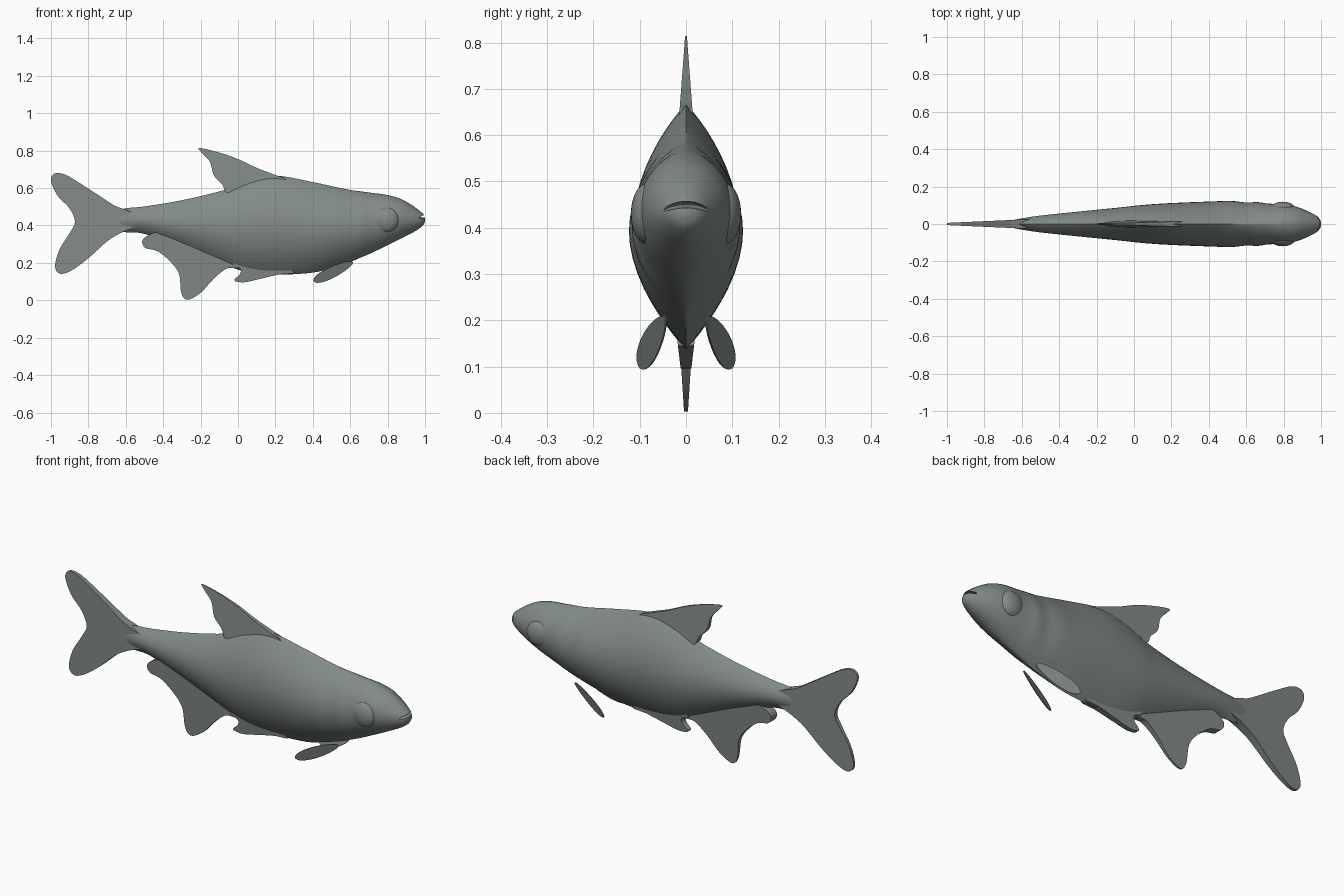
import bpy, bmesh
from math import sin, cos, pi, radians
from mathutils import Vector

if "Cube" in bpy.data.objects:
    bpy.data.objects.remove(bpy.data.objects["Cube"])

mat = bpy.data.materials.new("slate_skin")
mat.diffuse_color = (.225, .26, .247, 1)
mat.use_nodes = True
mat.node_tree.nodes["Principled BSDF"].inputs["Base Color"].default_value = mat.diffuse_color


def spline(pts, steps, closed=False):
    """Catmull-Rom interpolation through tuples of any size."""
    n, out = len(pts), []
    for i in range(n if closed else n - 1):
        ids = [i - 1, i, i + 1, i + 2]
        q = [Vector(pts[j % n if closed else min(max(j, 0), n - 1)]) for j in ids]
        for s in range(steps):
            t = s / steps
            out.append(0.5 * (2 * q[1] + (q[2] - q[0]) * t
                              + (2 * q[0] - 5 * q[1] + 4 * q[2] - q[3]) * t * t
                              + (3 * q[1] - q[0] - 3 * q[2] + q[3]) * t ** 3))
    if not closed:
        out.append(Vector(pts[-1]))
    return out


def finish(name, bm, mirror=False, angle=60):
    bmesh.ops.recalc_face_normals(bm, faces=bm.faces)
    me = bpy.data.meshes.new(name)
    bm.to_mesh(me)
    bm.free()
    me.materials.append(mat)
    ob = bpy.data.objects.new(name, me)
    bpy.context.collection.objects.link(ob)
    if mirror:
        m = ob.modifiers.new("mirror", 'MIRROR')
        m.use_axis = (False, True, False)
        m.merge_threshold = 0.0005
    bpy.ops.object.select_all(action='DESELECT')
    ob.select_set(True)
    bpy.context.view_layer.objects.active = ob
    bpy.ops.object.shade_smooth_by_angle(angle=radians(angle))
    return ob


def ellipsoid(name, loc, radii, mirror=False, droop=0):
    bm = bmesh.new()
    bmesh.ops.create_uvsphere(bm, u_segments=32, v_segments=20, radius=1)
    for v in bm.verts:
        v.co = Vector(loc) + Vector(a * b for a, b in zip(v.co, radii))
        v.co.z -= droop * v.co.y ** 2
    return finish(name, bm, mirror)


def body():
    # x, top z, bottom z, half width; lofted along the length
    spec = [(-.72, .45, .4, .006), (-.66, .475, .375, .018), (-.6, .492, .364, .03),
            (-.5, .502, .355, .045), (-.3, .535, .285, .066), (-.08, .588, .195, .088),
            (.05, .64, .15, .102), (.2, .667, .137, .112), (.4, .632, .148, .12),
            (.52, .606, .18, .123), (.6, .59, .205, .115), (.66, .582, .23, .117),
            (.72, .574, .256, .109), (.8, .563, .295, .106), (.87, .542, .33, .092),
            (.92, .515, .355, .073), (.955, .491, .374, .056), (.98, .471, .392, .041),
            (.993, .459, .406, .027), (1.0, .443, .424, .01)]
    bm, N, rings = bmesh.new(), 48, []
    for x, zt, zb, w in spline(spec, 5):
        f = min(max((x - .45) / .4, 0), 1)
        p = 1.9 - .8 * f                      # keeled trunk, rounder head
        c, h = (zt + zb) / 2, (zt - zb) / 2
        ring = []
        for k in range(N):
            a = 2 * pi * k / N
            s = sin(a)
            y = w * (1 if s >= 0 else -1) * abs(s) ** p
            ring.append(bm.verts.new((x, y, c + h * cos(a))))
        rings.append(ring)
    for a, b in zip(rings, rings[1:]):
        for k in range(N):
            bm.faces.new((a[k], a[(k + 1) % N], b[(k + 1) % N], b[k]))
    bm.faces.new(rings[0])
    bm.faces.new(rings[-1])
    # mouth slit, curving down at the corners
    cutter = ellipsoid("mouth_cutter", (1.0, 0, .45), (.04, .08, .007), droop=5)
    cutter.hide_render = True
    ob = finish("body", bm)
    m = ob.modifiers.new("mouth", 'BOOLEAN')
    m.operation, m.object, m.solver = 'DIFFERENCE', cutter, 'EXACT'
    bpy.ops.object.modifier_apply(modifier="mouth")
    bpy.data.objects.remove(cutter)
    bpy.ops.object.shade_smooth_by_angle(angle=radians(50))


def fin(name, pts, half, inset):
    # plate with a thin rim; half(x, z) gives the half thickness inside it
    bm = bmesh.new()
    vs = [bm.verts.new((v.x, 0, v.y)) for v in spline(pts, 5, True)]
    rim = set(vs)
    face = bm.faces.new(vs)
    bmesh.ops.inset_region(bm, faces=[face], thickness=inset, use_boundary=True,
                           use_even_offset=False)
    for v in bm.verts:
        if v not in rim:
            v.co.y = max(half(v.co.x, v.co.z), .001)
    bmesh.ops.triangulate(bm, faces=[f for f in bm.faces if len(f.verts) > 4])
    finish(name, bm, True, 80)


body()

# Median fins, thinning away from the body
fin("tail_fin", [(-.54, .455), (-.61, .487), (-.66, .507), (-.72, .545), (-.82, .61),
                 (-.92, .67), (-.98, .678), (-1.0, .64), (-.965, .56), (-.9, .49),
                 (-.872, .42), (-.9, .36), (-.955, .27), (-.978, .18), (-.95, .142),
                 (-.89, .16), (-.8, .225), (-.7, .315), (-.64, .353), (-.6, .372), (-.54, .4)],
    lambda x, z: .006 + .045 * (x + 1), .02)
fin("dorsal_fin", [(.26, .635), (.19, .673), (.1, .708), (0, .755), (-.1, .79),
                   (-.205, .814), (-.195, .79), (-.15, .74), (-.13, .67), (-.085, .62),
                   (-.05, .57), (.1, .56)],
    lambda x, z: .003 + .075 * (.8 - z), .013)
fin("anal_fin", [(-.41, .37), (-.485, .345), (-.512, .315), (-.495, .28), (-.43, .262),
                 (-.36, .205), (-.315, .14), (-.303, .04), (-.27, .003), (-.2, .04),
                 (-.13, .115), (-.06, .17), (0, .18), (-.08, .27), (-.3, .36)],
    lambda x, z: .004 + .065 * z, .018)
fin("pelvic_fin", [(-.03, .19), (.012, .168), (.01, .14), (-.018, .112), (-.01, .1),
                   (.04, .097), (.12, .115), (.22, .138), (.3, .15), (.16, .2), (.03, .22)],
    lambda x, z: .012 + .12 * (z - .1), .014)

# Paired pectoral fins: flat leaves
bm = bmesh.new()
root, tip, side = Vector((.615, .045, .205)), Vector((.405, .102, .102)), Vector((-.014, .013, .028))
leaf = []
for k in range(28):
    a = 2 * pi * k / 28
    t = .5 - .5 * cos(a)
    leaf.append(root.lerp(tip, t) + side * sin(a) * (.75 + .35 * t))
nrm = (tip - root).cross(side).normalized() * .002
rings = [[bm.verts.new(p + nrm * s) for p in leaf] for s in (1, -1)]
for r in rings:
    bm.faces.new(r)
for k in range(28):
    j = (k + 1) % 28
    bm.faces.new((rings[0][k], rings[0][j], rings[1][j], rings[1][k]))
finish("pectoral_fins", bm, True, 40)

# Eyes
ellipsoid("eyes", (.795, .083, .43), (.066, .036, .066), True)
